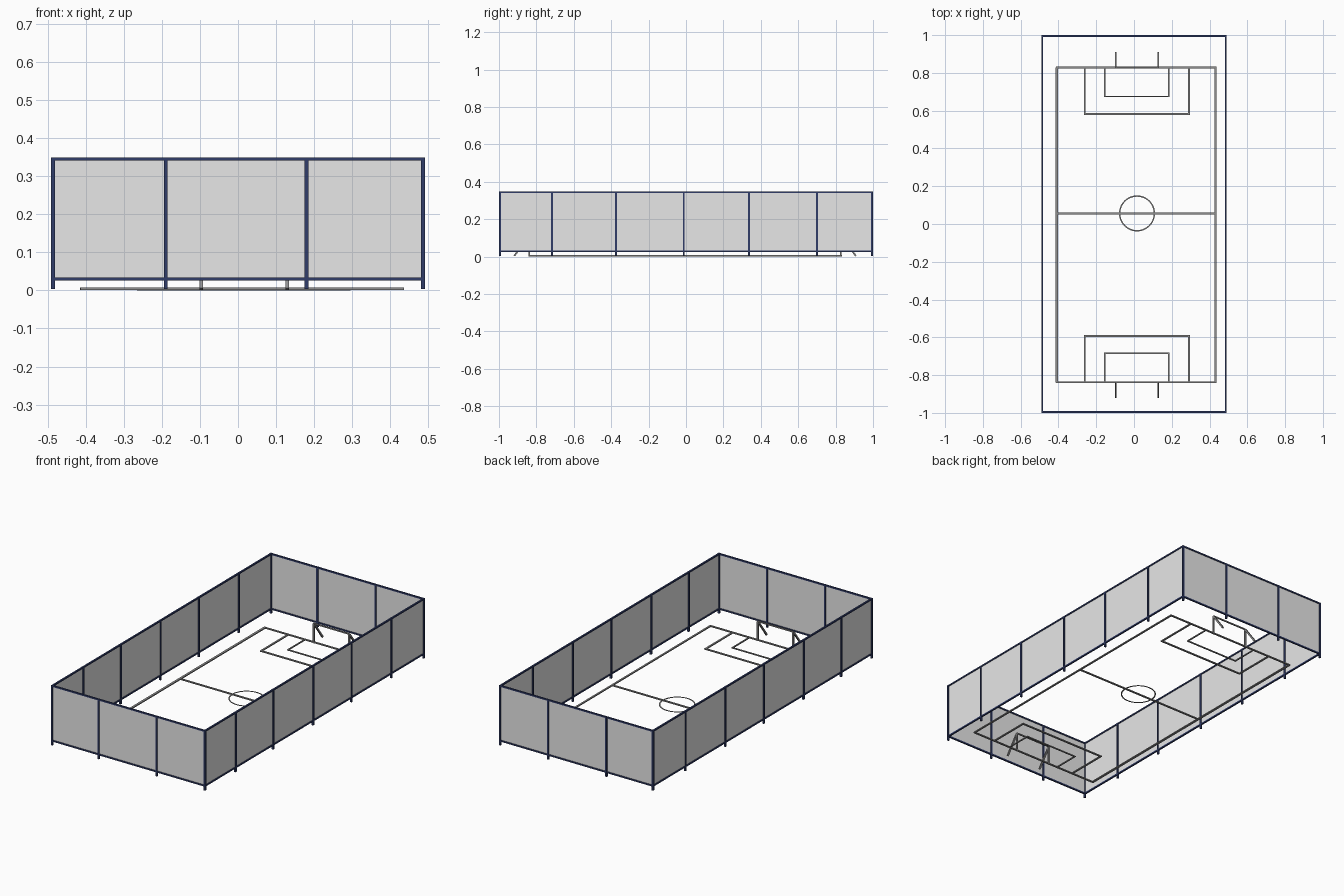
import bpy, bmesh, math
from mathutils import Vector, Matrix

cube = bpy.data.objects.get("Cube")
if cube:
    bpy.data.objects.remove(cube, do_unlink=True)


def material(name, colour):
    m = bpy.data.materials.new(name)
    m.use_nodes = True
    m.diffuse_color = (*colour, 1)
    m.node_tree.nodes["Principled BSDF"].inputs["Base Color"].default_value = (*colour, 1)
    return m


NAVY = material("navy steel", (0.03, 0.045, 0.14))
MESH = material("pale grey panel", (0.8, 0.8, 0.8))
GREY = material("mid grey line", (0.28, 0.28, 0.28))


def finish(name, bm, mat):
    mesh = bpy.data.meshes.new(name)
    bm.to_mesh(mesh)
    bm.free()
    mesh.materials.append(mat)
    obj = bpy.data.objects.new(name, mesh)
    bpy.context.collection.objects.link(obj)
    return obj


def bar(bm, a, b, width, height=None):
    """Square bar from a to b; height is its second section size."""
    a, b = Vector(a), Vector(b)
    d = b - a
    side = Vector((0, 0, 1)).cross(d)
    side = side.normalized() if side.length > 1e-6 else Vector((1, 0, 0))
    up = d.normalized().cross(side)
    frame = Matrix((side * width, up * (height or width), d)).transposed().to_4x4()
    bmesh.ops.create_cube(bm, size=1, matrix=Matrix.Translation((a + b) / 2) @ frame)


# Fence dimensions
X, Y = 0.486, 0.995
LOW, TOP, TUBE = 0.03, 0.345, 0.01
corners = [(-X, -Y), (X, -Y), (X, Y), (-X, Y)]
sides = list(zip(corners, corners[1:] + corners[:1]))

# Fence posts
bm = bmesh.new()
posts = corners + [(x, s * Y) for x in (-0.19, 0.18) for s in (-1, 1)]
posts += [(s * X, y) for y in (-0.717, -0.375, -0.012, 0.337, 0.7) for s in (-1, 1)]
for x, y in posts:
    bar(bm, (x, y, 0.004), (x, y, TOP + 0.004), TUBE)
finish("fence_posts", bm, NAVY)

# Top and bottom rails
for name, z in (("bottom_rails", LOW), ("top_rails", TOP)):
    bm = bmesh.new()
    for a, b in sides:
        bar(bm, (*a, z), (*b, z), TUBE * 0.9, TUBE * 0.8)
    finish(name, bm, NAVY)

# Thin infill panels
bm = bmesh.new()
for a, b in sides:
    bm.faces.new([bm.verts.new(p) for p in
                  ((*a, LOW), (*b, LOW), (*b, TOP), (*a, TOP))])
finish("fence_panels", bm, MESH)

# Pitch outline and halfway line, centred slightly towards the front
L, R, END, MID, SHIFT = -0.409, 0.431, 0.833, 0.056, -0.005
Z, H, W = 0.0045, 0.006, 0.01
FRONT, BACK = SHIFT - END, SHIFT + END
bm = bmesh.new()
bar(bm, (L, FRONT, Z), (L, BACK, Z), 0.013, H)
bar(bm, (R, FRONT, Z), (R, BACK, Z), W, H)
for y in (FRONT, MID, BACK):
    bar(bm, (L - W / 2, y, Z), (R + W / 2, y, Z), W, H)
finish("pitch_outline", bm, GREY)

# Centre circle, a thin flat ring
bm = bmesh.new()
N, RAD, RW, RH = 48, 0.092, 0.007, 0.002
rings = []
for i in range(N):
    t = math.tau * i / N
    rings.append([bm.verts.new((0.016 + r * math.cos(t), MID + r * math.sin(t), z))
                  for r, z in ((RAD - RW / 2, Z - RH / 2), (RAD + RW / 2, Z - RH / 2),
                               (RAD + RW / 2, Z + RH / 2), (RAD - RW / 2, Z + RH / 2))])
for i in range(N):
    p, q = rings[i], rings[(i + 1) % N]
    for k in range(4):
        n = (k + 1) % 4
        bm.faces.new((p[k], q[k], q[n], p[n]))
bmesh.ops.recalc_face_normals(bm, faces=bm.faces)
finish("centre_circle", bm, GREY)

# Penalty boxes and goals at both ends
for end, s, base in (("front", -1, FRONT), ("back", 1, BACK)):
    for name, x0, x1, depth, w in (("penalty_box", -0.261, 0.291, 0.245, 0.01),
                                   ("goal_box", -0.154, 0.184, 0.153, 0.007)):
        bm = bmesh.new()
        y = base - s * depth
        for x in (x0, x1):
            bar(bm, (x, base, 0.003), (x, y, 0.003), w, H)
        bar(bm, (x0 - w / 2, y, 0.003), (x1 + w / 2, y, 0.003), w, H)
        finish(f"{end}_{name}", bm, GREY)

    bm = bmesh.new()
    g0, g1, tall, tube = -0.097, 0.129, 0.112, 0.009
    for x in (g0, g1):
        bar(bm, (x, base, 0), (x, base, tall), tube)
        bar(bm, (x, base, tall), (x, base + s * 0.08, 0.004), tube)
    bar(bm, (g0, base, tall), (g1, base, tall), 0.007)
    finish(f"{end}_goal", bm, GREY)
